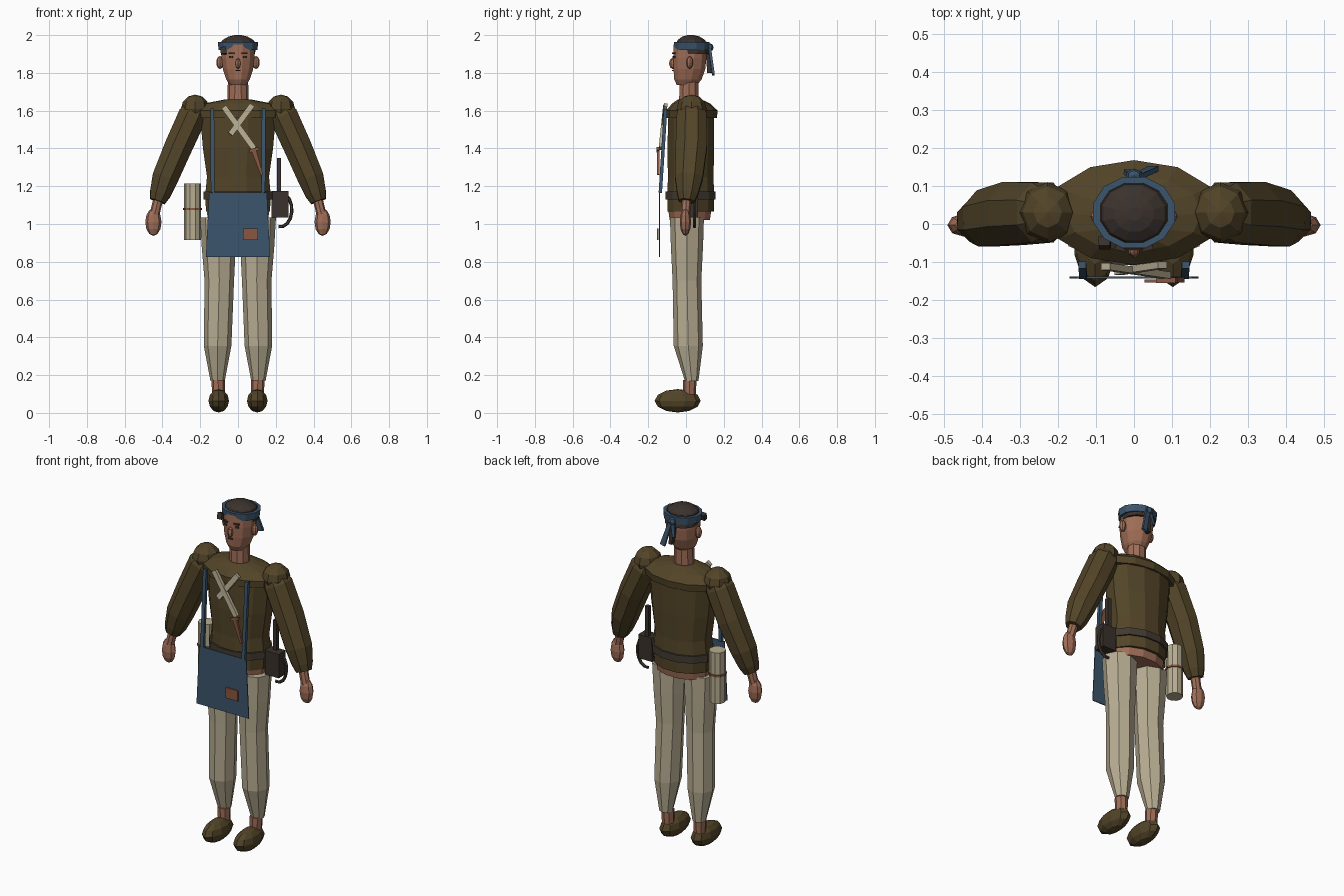
import bpy, bmesh, math
from mathutils import Vector


def material(name, rgb):
    m = bpy.data.materials.new(name)
    m.diffuse_color = (*rgb, 1)
    return m


OLIVE = material("olive cloth", (0.085, 0.058, 0.021))
CREAM = material("cream cloth", (0.48, 0.42, 0.29))
BLUE = material("blue cloth", (0.045, 0.09, 0.15))
SKIN = material("skin", (0.35, 0.155, 0.095))
DARK = material("dark hair and leather", (0.042, 0.031, 0.025))
BROWN = material("brown leather", (0.25, 0.095, 0.05))
BELT = material("belt leather", (0.055, 0.042, 0.03))


def finish(name, bm, mat):
    bmesh.ops.recalc_face_normals(bm, faces=bm.faces)
    me = bpy.data.meshes.new(name)
    bm.to_mesh(me)
    bm.free()
    me.materials.append(mat)
    ob = bpy.data.objects.new(name, me)
    bpy.context.collection.objects.link(ob)
    return ob


def loft(name, mat, rings, n=8, turn=0.0, straight=False):
    """Skin rings of (x, y, z, side radius, depth radius) along a path."""
    bm = bmesh.new()
    cs = [Vector(r[:3]) for r in rings]
    loops = []
    for i, r in enumerate(rings):
        t = cs[min(i + 1, len(cs) - 1)] - cs[max(i - 1, 0)]
        t = Vector((0, 0, 1)) if straight else t.normalized()
        v = Vector((0, 1, 0))
        v = (v - t * v.dot(t)).normalized()
        u = v.cross(t)
        loop = []
        for k in range(n):
            a = turn + 2 * math.pi * k / n
            loop.append(bm.verts.new(cs[i] + u * r[3] * math.cos(a) + v * r[4] * math.sin(a)))
        loops.append(loop)
    for a, b in zip(loops, loops[1:]):
        for k in range(n):
            bm.faces.new((a[k], a[(k + 1) % n], b[(k + 1) % n], b[k]))
    bm.faces.new(loops[0])
    bm.faces.new(loops[-1])
    return finish(name, bm, mat)


def bar(name, mat, a, b, w, d, w2=None):
    """Square-section bar from a to b."""
    q = math.sqrt(0.5)
    return loft(name, mat, [(*a, w * q, d * q), (*b, (w2 or w) * q, d * q)], 4, math.pi / 4)


def ball(name, mat, c, r, seg=8, rows=6):
    bm = bmesh.new()
    bmesh.ops.create_uvsphere(bm, u_segments=seg, v_segments=rows, radius=1)
    for v in bm.verts:
        v.co = Vector((c[i] + v.co[i] * r[i] for i in range(3)))
    return finish(name, bm, mat)


# Torso: tunic, yoke, belt and hips
H12 = math.pi / 12
loft("tunic", OLIVE, [
    (0, .025, 1.065, .175, .128), (0, .025, 1.15, .18, .128), (0, .025, 1.25, .17, .125),
    (0, .025, 1.40, .192, .128), (0, .028, 1.60, .21, .125)], 12, H12, True)
loft("yoke", OLIVE, [
    (0, .028, 1.56, .225, .135), (0, .03, 1.60, .23, .138), (0, .028, 1.638, .18, .10),
    (0, .02, 1.658, .075, .065)], 12, 0, True)
loft("belt", BELT, [(0, .025, 1.13, .188, .137), (0, .025, 1.172, .188, .137)], 12, H12, True)
loft("hips", SKIN, [(0, .02, 1.02, .165, .11), (0, .02, 1.075, .172, .118)], 12, H12, True)

# Limbs
for s, side in ((-1, "left"), (1, "right")):
    loft(side + "_trouser_leg", CREAM, [
        (s * .108, .03, .17, .038, .036), (s * .108, .012, .355, .073, .077),
        (s * .099, .005, .70, .078, .076), (s * .102, .005, .88, .09, .085),
        (s * .103, .005, 1.035, .098, .09)], 8, 0, True)
    loft(side + "_ankle", SKIN, [(s * .103, .018, .08, .033, .033),
                                 (s * .105, .02, .175, .036, .036)], 8, 0, True)
    ball(side + "_shoe", OLIVE, (s * .102, -.044, .064), (.057, .122, .062), 10, 6)
    ball(side + "_shoulder", OLIVE, (s * .227, .03, 1.61), (.075, .08, .075))
    loft(side + "_sleeve", OLIVE, [
        (s * .205, .03, 1.64, .05, .055), (s * .24, .03, 1.575, .082, .085),
        (s * .315, .028, 1.41, .08, .09), (s * .385, .015, 1.245, .075, .08),
        (s * .412, .008, 1.16, .06, .06), (s * .426, .003, 1.12, .045, .045)], 8, math.pi / 8)
    loft(side + "_wrist", SKIN, [(s * .42, .003, 1.14, .026, .026),
                                 (s * .442, -.003, 1.05, .026, .024)])
    ball(side + "_hand", SKIN, (s * .448, -.003, 1.01), (.043, .03, .073))

# Head and face
loft("neck", SKIN, [(0, .015, 1.64, .057, .055), (0, .018, 1.78, .053, .052)], 10, 0, True)
loft("head", SKIN, [
    (0, .005, 1.735, .045, .055), (0, .01, 1.765, .064, .075), (0, .018, 1.82, .083, .087),
    (0, .02, 1.88, .09, .091), (0, .022, 1.95, .09, .09)], 12, H12, True)
ball("nose", SKIN, (0, -.07, 1.85), (.016, .02, .03), 6, 4)
for s, side in ((-1, "left"), (1, "right")):
    ball(side + "_ear", SKIN, (s * .095, .02, 1.855), (.02, .018, .034))
    bar(side + "_eyebrow", DARK, (s * .02, -.068, 1.903), (s * .05, -.061, 1.903), .008, .012)
    bar(side + "_eye", DARK, (s * .027, -.066, 1.884), (s * .046, -.06, 1.884), .009, .009)
bar("mouth", DARK, (-.014, -.071, 1.812), (.014, -.071, 1.812), .006, .008)

# Hair and headband with tied tails
loft("hair", DARK, [
    (0, .04, 1.90, .094, .086), (0, .03, 1.955, .097, .085), (0, .028, 1.975, .083, .074),
    (0, .026, 1.992, .053, .048), (0, .026, 2.0, .02, .018)], 12, H12, True)
loft("headband", BLUE, [(0, .03, 1.922, .106, .095), (0, .03, 1.963, .111, .097)], 12, H12, True)
# crown fill so that only the rim of the band shows from above
loft("hair_crown", DARK, [(0, .03, 1.95, .094, .082), (0, .03, 1.967, .092, .08)], 12, H12, True)
bar("hair_lock", DARK, (-.078, -.045, 1.935), (-.076, -.055, 1.90), .03, .025)
bar("hair_tail", DARK, (0, .115, 1.93), (.008, .125, 1.80), .035, .025, .018)
ball("headband_knot", BLUE, (.0, .128, 1.935), (.024, .018, .022), 6, 4)
bar("headband_tail_long", BLUE, (.01, .125, 1.935), (.05, .145, 1.79), .02, .014, .03)
bar("headband_tail_short", BLUE, (-.005, .125, 1.93), (-.018, .138, 1.85), .018, .012)

# Apron with straps and patch
bm = bmesh.new()
vs = [bm.verts.new((x, y, z)) for y in (-.143, -.138)
      for x, z in ((-.17, .825), (.17, .825), (.153, 1.167), (-.153, 1.167))]
for f in ((0, 1, 2, 3), (7, 6, 5, 4), (0, 4, 5, 1), (1, 5, 6, 2), (2, 6, 7, 3), (3, 7, 4, 0)):
    bm.faces.new([vs[i] for i in f])
finish("apron", bm, BLUE)
bar("apron_patch", BROWN, (.067, -.15, .914), (.067, -.15, .975), .079, .009)
for s, side in ((-1, "left"), (1, "right")):
    bar(side + "_apron_strap", BLUE, (s * .134, -.136, 1.165), (s * .136, -.108, 1.61), .02, .018)

# Crossed chest wraps and sheathed blade
bar("chest_wrap_long", CREAM, (-.075, -.112, 1.62), (.085, -.135, 1.40), .03, .018)
bar("chest_wrap_short", CREAM, (.075, -.108, 1.63), (-.04, -.125, 1.475), .03, .018)
bar("sheath", BROWN, (.08, -.147, 1.40), (.127, -.147, 1.26), .028, .014, .012)
bar("sheath_collar", BROWN, (.06, -.148, 1.385), (.112, -.148, 1.40), .016, .015)

# Belt pouch, rod and carrying loop
bar("pouch", DARK, (.222, .03, 1.035), (.222, .03, 1.175), .09, .065)
bar("pouch_rod", DARK, (.217, .045, 1.15), (.217, .045, 1.35), .023, .023)
arc = []
for k in range(9):
    a = math.radians(-100 + 185 * k / 8)
    arc.append((.225 + .06 * math.cos(a), .045, 1.075 + .09 * math.sin(a), .009, .009))
loft("pouch_loop", BELT, arc, 6)

# Rolled bundle at the other hip
loft("rolled_bundle", CREAM, [(-.24, .05, .915, .045, .045), (-.24, .05, 1.215, .045, .045)], 10)
loft("bundle_tie", BROWN, [(-.24, .05, 1.074, .05, .05), (-.24, .05, 1.086, .05, .05)], 10)
